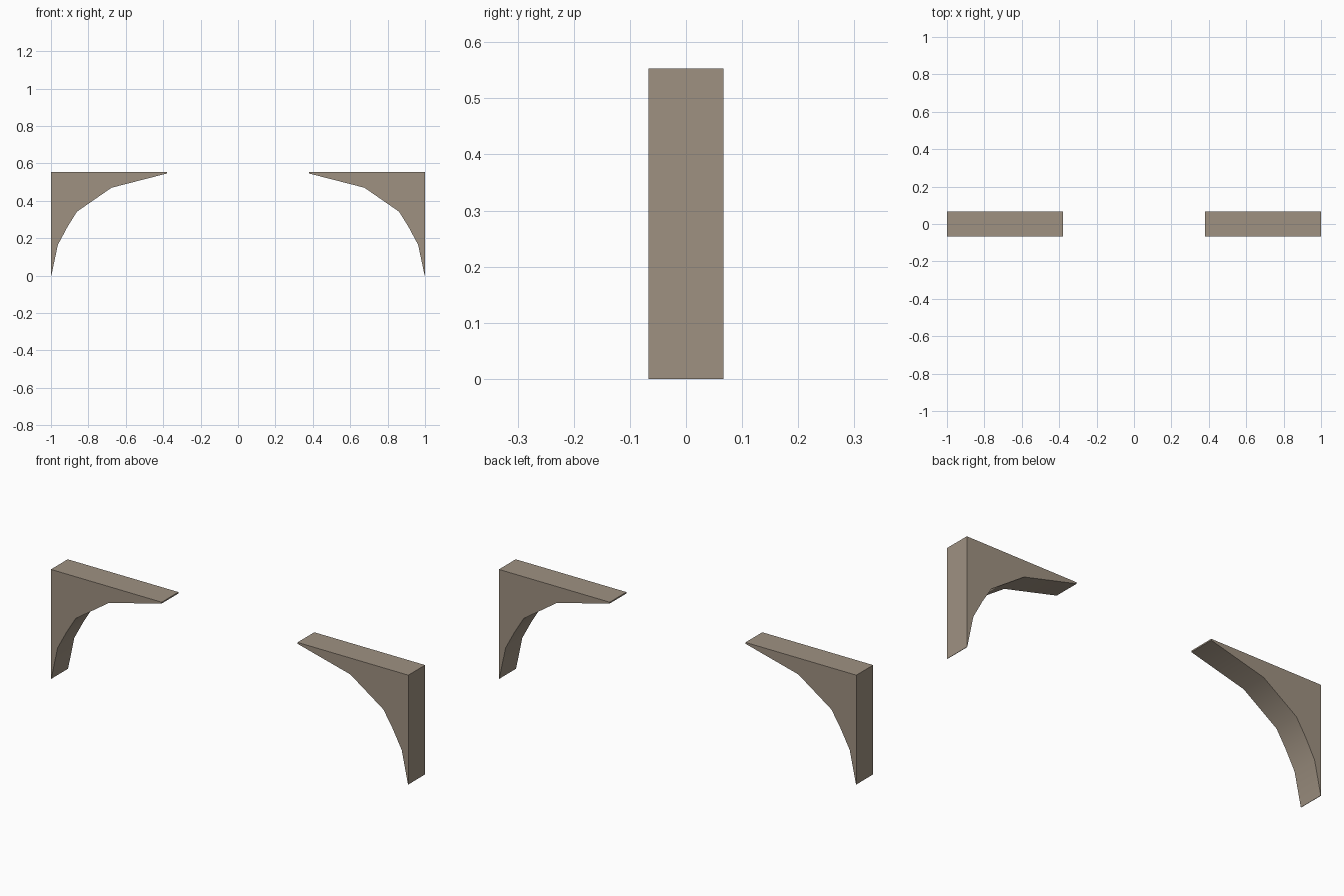
import bpy, bmesh, math

if "Cube" in bpy.data.objects:
    bpy.data.objects.remove(bpy.data.objects["Cube"])

HALF_DEPTH = 0.067

mat = bpy.data.materials.new("taupe stone")
mat.diffuse_color = (0.345, 0.285, 0.222, 1.0)
mat.use_nodes = True
mat.node_tree.nodes["Principled BSDF"].inputs["Base Color"].default_value = mat.diffuse_color

# Spandrel outline (x, z): straight wall and top, faceted arch underneath
PROFILE = [(1.0, 0.0), (1.0, 0.553), (0.38, 0.553), (0.38, 0.546),
           (0.676, 0.47), (0.861, 0.342), (0.912, 0.26), (0.963, 0.165),
           (0.998, 0.0)]


def bracket(name, side):
    """Extrude the outline through the depth; side = 1 right, -1 left."""
    bm = bmesh.new()
    face = bm.faces.new([bm.verts.new((side * x, -HALF_DEPTH, z)) for x, z in PROFILE])
    ext = bmesh.ops.extrude_face_region(bm, geom=[face])
    verts = [g for g in ext["geom"] if isinstance(g, bmesh.types.BMVert)]
    bmesh.ops.translate(bm, vec=(0, 2 * HALF_DEPTH, 0), verts=verts)
    bmesh.ops.recalc_face_normals(bm, faces=bm.faces)
    mesh = bpy.data.meshes.new(name)
    bm.to_mesh(mesh)
    bm.free()
    mesh.materials.append(mat)
    obj = bpy.data.objects.new(name, mesh)
    bpy.context.collection.objects.link(obj)
    # Smooth the arch underside, keep the corners crisp
    bpy.ops.object.select_all(action='DESELECT')
    obj.select_set(True)
    bpy.context.view_layer.objects.active = obj
    bpy.ops.object.shade_smooth_by_angle(angle=math.radians(30))


bracket("right_arch_bracket", 1)
bracket("left_arch_bracket", -1)
